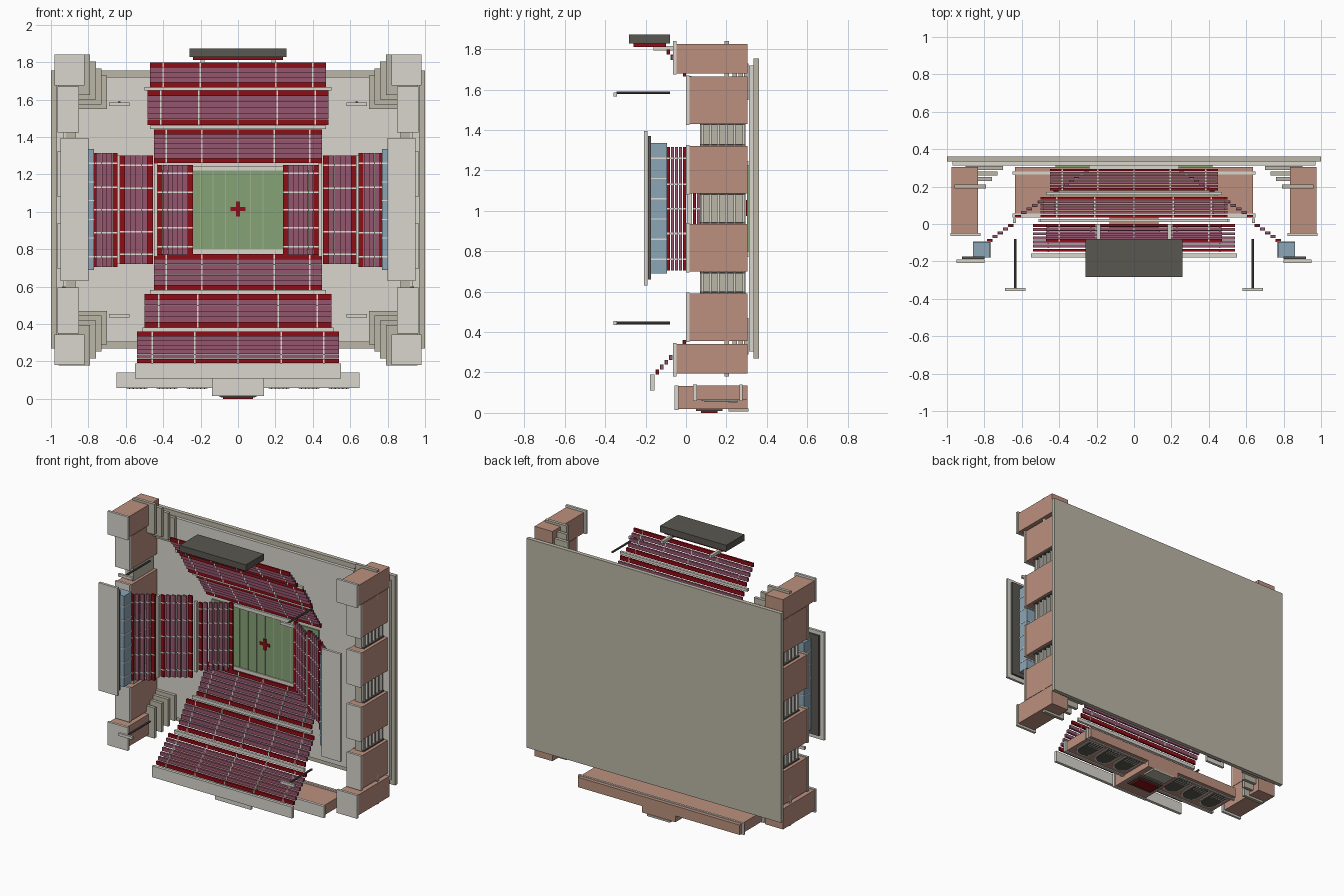
import bpy, bmesh, math

if "Cube" in bpy.data.objects:
    bpy.data.objects.remove(bpy.data.objects["Cube"])

COL = {
    "stone": (0.69, 0.67, 0.61, 1), "tan": (0.50, 0.47, 0.38, 1),
    "brick": (0.50, 0.28, 0.21, 1), "red": (0.27, 0.004, 0.008, 1),
    "mauve": (0.30, 0.09, 0.15, 1), "grass": (0.24, 0.36, 0.18, 1),
    "line": (0.34, 0.44, 0.26, 1), "glass": (0.26, 0.38, 0.47, 1),
    "dark": (0.10, 0.095, 0.08, 1), "aisle": (0.75, 0.72, 0.68, 1),
}
MATS = {}
for k, c in COL.items():
    MATS[k] = bpy.data.materials.new(k)
    MATS[k].diffuse_color = c

ZC = 1.01  # centre of the pitch along z


def finish(name, bm, col):
    me = bpy.data.meshes.new(name)
    bm.to_mesh(me)
    bm.free()
    me.materials.append(MATS[col])
    ob = bpy.data.objects.new(name, me)
    bpy.context.collection.objects.link(ob)
    return ob


def boxes(name, col, items, mx=False, mz=False):
    """One object from boxes (x0,x1,y0,y1,z0,z1), optionally mirrored in x / about ZC."""
    if mx:
        items = items + [(-b, -a, c, d, e, f) for a, b, c, d, e, f in items]
    if mz:
        items = items + [(a, b, c, d, 2 * ZC - f, 2 * ZC - e) for a, b, c, d, e, f in items]
    bm = bmesh.new()
    for x0, x1, y0, y1, z0, z1 in items:
        r = bmesh.ops.create_cube(bm, size=1)
        for v in r["verts"]:
            v.co = ((x0 + x1) / 2 + v.co.x * (x1 - x0),
                    (y0 + y1) / 2 + v.co.y * (y1 - y0),
                    (z0 + z1) / 2 + v.co.z * (z1 - z0))
    return finish(name, bm, col)


def tier(name, side, d0, d1, y0, y1, half, n, aisles):
    """Bank of seat rows; side is 'low', 'high' (along z) or 'sides' (both x)."""
    def place(a0, a1, ya, yb, w0, w1):
        if side == "low":
            return (w0, w1, ya, yb, ZC - a1, ZC - a0)
        if side == "high":
            return (w0, w1, ya, yb, ZC + a0, ZC + a1)
        return (a0, a1, ya, yb, ZC + w0, ZC + w1)
    red, mauve, steps = [], [], []
    pitch, rise = (d1 - d0) / n, (y1 - y0) / n
    for i in range(n):
        a, y = d0 + i * pitch, y0 + i * rise
        row = place(a, a + pitch * 0.97, y + rise * 0.7, y, -half, half)
        (red if i in (0, n - 1) else mauve).append(row)
        for w in aisles:
            w *= half
            steps.append(place(a, a + pitch, y + rise * 0.8, y, w - .004, w + .004))
    m = side == "sides"
    boxes(name + "_edge_rows", "red", red, mx=m)
    boxes(name + "_seat_rows", "mauve", mauve, mx=m)
    boxes(name + "_aisles", "aisle", steps, mx=m)


# ground slabs and pitch
boxes("base_plate", "tan", [(-1, 1, .333, .362, .27, 1.755)])
boxes("floor_slab", "stone", [(-.97, .97, .312, .334, .305, 1.72)])
boxes("pitch", "grass", [(-.42, .42, .303, .313, .80, 1.225)])
boxes("pitch_stripes", "line", [(x - .003, x + .003, .301, .304, .80, 1.225)
                                for x in [i * .067 for i in range(-3, 4)]])
boxes("pitch_border", "stone", [(-.24, .24, .295, .312, .775, .80)], mz=True)
boxes("centre_mark", "red", [(-.04, .04, .297, .303, 1.005, 1.025),
                             (-.01, .01, .297, .303, .975, 1.055)])

# seating banks
A = (-.85, -.43, 0, .43, .85)
tier("front_lower", "low", .235, .43, .295, .175, .45, 7, A)
tier("front_middle", "low", .45, .63, .145, .03, .50, 6, A)
tier("front_upper", "low", .65, .82, 0, -.155, .54, 7, A)
tier("back_lower", "high", .25, .43, .295, .175, .45, 7, A)
tier("back_middle", "high", .455, .64, .145, .03, .485, 6, A)
tier("back_upper", "high", .655, .79, 0, -.10, .47, 5, A)
B = (-.82, -.4, 0, .4, .82)
tier("side_lower", "sides", .24, .43, .295, .165, .24, 7, B)
tier("side_middle", "sides", .455, .635, .145, .03, .29, 6, B)
tier("side_upper", "sides", .645, .785, 0, -.10, .305, 5, B)

# concourse ledges between the banks
boxes("front_ledges", "stone", [(-.47, .47, .155, .172, .56, .582),
                                (-.51, .51, .01, .028, .358, .382)])
boxes("back_ledges", "stone", [(-.47, .47, .155, .172, 1.442, 1.462),
                               (-.50, .50, .01, .028, 1.648, 1.667)])
boxes("side_ledges", "stone", [(.43, .45, .15, .168, .76, 1.26),
                               (.632, .647, .005, .03, .72, 1.30)], mx=True)
boxes("front_roof", "stone", [(-.55, .55, -.178, -.157, .11, .19)])

# scoreboard over the back bank
boxes("scoreboard", "dark", [(-.26, .26, -.283, -.08, 1.828, 1.873)])
boxes("scoreboard_trim", "red", [(-.24, .24, -.26, -.10, 1.812, 1.828)])
boxes("scoreboard_supports", "stone", [(.18, .20, -.16, .0, 1.795, 1.815)], mx=True)

# press boxes and side roofs
boxes("press_box", "glass", [(.77, .86, -.178, -.095, .69, 1.335)], mx=True)
boxes("press_box_mullions", "aisle",
      [(.765, .862, -.18, -.093, z - .003, z + .003) for z in
       [.76 + i * .1 for i in range(6)]], mx=True)
boxes("roof_underside", "dark", [(.80, .92, -.188, -.174, .66, 1.37)], mx=True)
boxes("side_roof", "stone", [(.80, .95, -.208, -.190, .63, 1.395)], mx=True)

# brick side blocks with stone caps
blocks = [(.355, .59), (.70, .935)]
boxes("side_blocks", "brick", [(.85, .96, .015, .305, a, b) for a, b in blocks],
      mx=True, mz=True)
boxes("side_block_caps", "stone", [(.85, .965, .0, .017, a - .005, b + .005)
                                   for a, b in blocks], mx=True, mz=True)
boxes("corner_towers", "brick", [(.835, .975, -.05, .305, .195, .34)], mx=True, mz=True)
boxes("corner_tower_caps", "stone", [(.82, .98, -.065, -.048, .18, .345)], mx=True, mz=True)

# recessed galleries between blocks
gaps = [(.585, .705), (.93, 1.095), (1.315, 1.44)]
boxes("gallery_walls", "tan", [(.87, .92, .07, .295, a, b) for a, b in gaps], mx=True)
boxes("gallery_posts", "stone",
      [(.92, .935, y - .006, y + .006, a, b) for a, b in gaps
       for y in (.08, .12, .16, .20, .24, .285)], mx=True)
boxes("gallery_rails", "dark",
      [(.92, .94, .07, .295, z - .004, z + .004) for a, b in gaps
       for z in (a + .012, b - .012)], mx=True)

# stepped corner terraces
boxes("corner_terraces", "tan",
      [(.70 + .03 * i, .90 + .02 * i, y, y + .022, .29 - .037 * i, .47 - .025 * i)
       for i, y in enumerate((.288, .26, .23, .19))], mx=True, mz=True)

# floodlights
boxes("floodlight_bars", "stone", [(.58, .69, -.358, -.342, .435, .455)], mx=True, mz=True)
bm = bmesh.new()
for sx in (-1, 1):
    for z in (.445, 1.585):
        r = bmesh.ops.create_cone(bm, cap_ends=True, segments=10, radius1=.007,
                                  radius2=.007, depth=.265)
        for v in r["verts"]:
            x, y, d = v.co
            v.co = (sx * .635 + x, d - .212, z + y)
bmesh.ops.recalc_face_normals(bm, faces=bm.faces)
finish("floodlight_poles", bm, "dark")

# entrance facade
boxes("facade_wings", "brick", [(-.635, .635, .055, .305, .065, .135)])
boxes("facade_cornices", "stone", [(-.65, .65, .035, .055, .058, .14),
                                   (-.65, .65, .265, .28, .058, .14)])
boxes("facade_centre", "brick", [(-.13, .13, -.04, .305, .02, .132)])
boxes("facade_centre_cap", "stone", [(-.14, .14, -.056, -.036, .015, .135)])
boxes("entrance_step", "tan", [(-.09, .09, .21, .31, .008, .022)])
boxes("entrance_panel", "dark", [(-.10, .10, .05, .18, .01, .022)])
boxes("entrance_sign", "red", [(-.08, .08, .075, .155, 0, .011)])


def arch(bm, cx, r, z0, z1, spring=.145, foot=.255):
    pts = [(cx - r, foot), (cx + r, foot)]
    pts += [(cx + r * math.cos(t), spring - r * math.sin(t))
            for t in [math.pi * i / 10 for i in range(11)]]
    f = bm.faces.new([bm.verts.new((x, y, z1)) for x, y in pts])
    e = bmesh.ops.extrude_face_region(bm, geom=[f])["geom"]
    for v in e:
        if isinstance(v, bmesh.types.BMVert):
            v.co.z = z0


cx = [s * c for s in (-1, 1) for c in (.22, .38, .54)]
for name, r, z0, col in (("arch_frames", .068, .060, "stone"),
                         ("arch_windows", .056, .056, "dark")):
    bm = bmesh.new()
    for c in cx:
        arch(bm, c, r, z0, .07)
    bmesh.ops.recalc_face_normals(bm, faces=bm.faces)
    finish(name, bm, col)
boxes("arch_balusters", "tan", [(c + d - .003, c + d + .003, .21, .255, .052, .058)
                                for c in cx for d in (-.04, -.02, 0, .02, .04)])

for m in bpy.data.materials:
    if m.users and not m.is_grease_pencil:
        m.use_nodes = True
        m.node_tree.nodes["Principled BSDF"].inputs["Base Color"].default_value = m.diffuse_color
